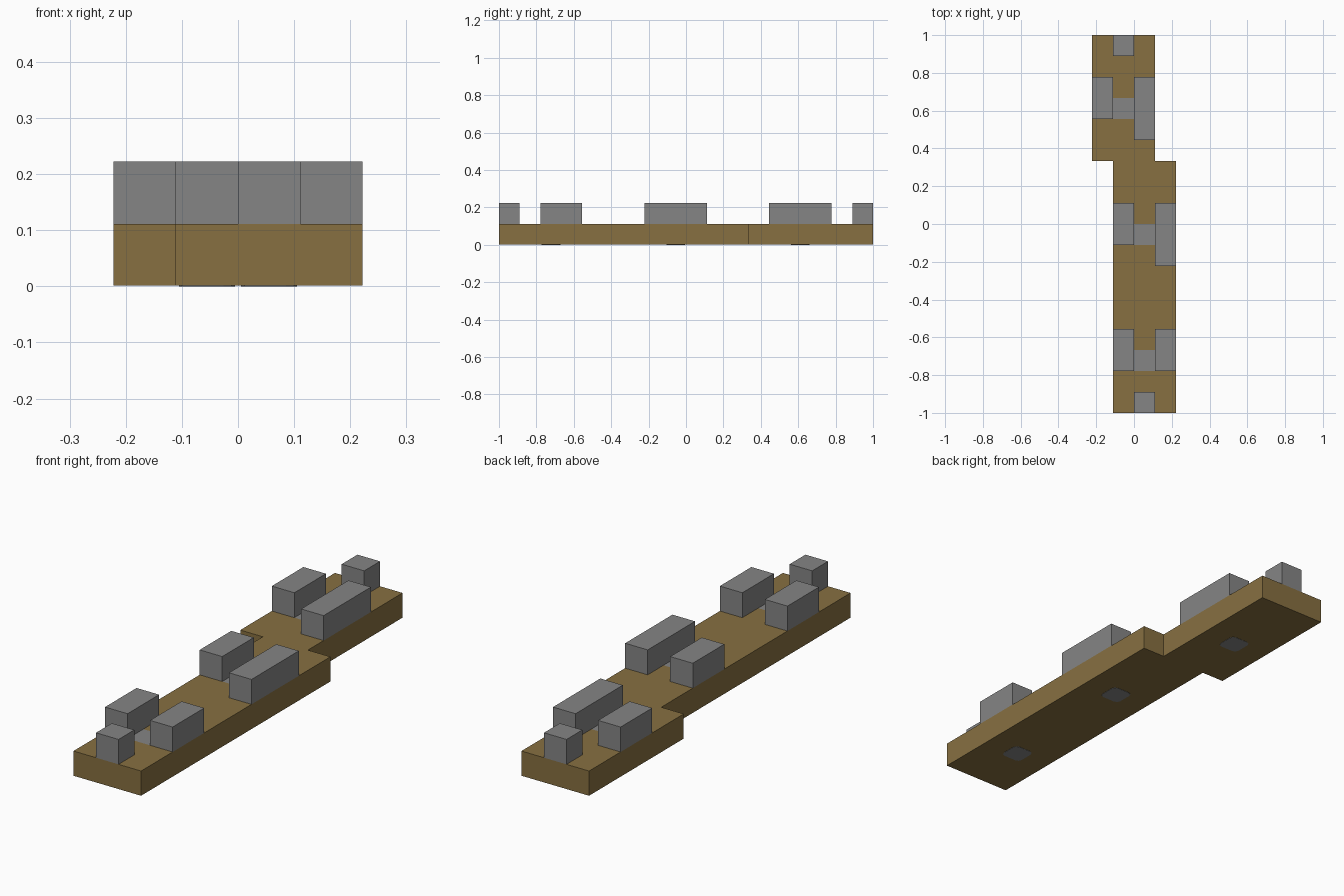
import bpy, bmesh, math

old = bpy.data.objects.get("Cube")
if old:
    bpy.data.objects.remove(old, do_unlink=True)

U = 1 / 9       # one building unit
SKIN = 0.001    # relief of the tiles set in the underside


def material(name, rgb):
    mat = bpy.data.materials.new(name)
    mat.use_nodes = True
    mat.diffuse_color = (*rgb, 1)
    mat.node_tree.nodes["Principled BSDF"].inputs["Base Color"].default_value = (*rgb, 1)
    return mat


brown = material("earth brown", (0.242, 0.162, 0.053))
grey = material("stone grey", (0.235, 0.235, 0.235))


def finish(name, bm, mats):
    mesh = bpy.data.meshes.new(name)
    bm.to_mesh(mesh)
    bm.free()
    for mat in mats:
        mesh.materials.append(mat)
    obj = bpy.data.objects.new(name, mesh)
    bpy.context.collection.objects.link(obj)
    return obj


def block(name, x, y, length):
    """One unit wide and high, standing on the base."""
    bm = bmesh.new()
    bmesh.ops.create_cube(bm, size=1)
    for v in bm.verts:
        v.co.x = (x + 0.5 + v.co.x) * U
        v.co.y = (y + (0.5 + v.co.y) * length) * U
        v.co.z = (1.5 + v.co.z) * U
    finish(name, bm, [grey])


# Base: two offset strips of unit cells, with grey cells flush in the top
tiles = {"back": (-1, 5), "middle": (0, -1), "front": (0, -7)}
bm = bmesh.new()
for y in range(-9, 9):
    first = -2 if y >= 3 else -1
    for x in range(first, first + 3):
        corners = [(x, y), (x + 1, y), (x + 1, y + 1), (x, y + 1)]
        bm.faces.new([bm.verts.new((a * U, b * U, SKIN)) for a, b in corners])
bmesh.ops.remove_doubles(bm, verts=bm.verts[:], dist=0.001)
top = bmesh.ops.extrude_face_region(bm, geom=bm.faces[:], use_keep_orig=True)["geom"]
for item in top:
    if isinstance(item, bmesh.types.BMVert):
        item.co.z = U
bmesh.ops.recalc_face_normals(bm, faces=bm.faces[:])
for face in bm.faces:
    c = face.calc_center_median() / U
    if face.normal.z > 0.5 and (math.floor(c.x), math.floor(c.y)) in tiles.values():
        face.material_index = 1
bmesh.ops.dissolve_limit(bm, angle_limit=0.01, verts=bm.verts[:],
                         edges=bm.edges[:], delimit={'MATERIAL'})
finish("base", bm, [brown, grey])

# Small corner-cut tiles in the underside
for name, (x, y) in tiles.items():
    bm = bmesh.new()
    bmesh.ops.create_cube(bm, size=1)
    upright = [e for e in bm.edges if abs(e.verts[0].co.z - e.verts[1].co.z) > 0.5]
    bmesh.ops.bevel(bm, geom=upright, offset=0.2, segments=2, profile=0.5, affect='EDGES')
    for v in bm.verts:
        v.co.x = (x + 0.5 + v.co.x * 0.9) * U
        v.co.y = (y + 0.5 + v.co.y * 0.9) * U
        v.co.z = (v.co.z + 0.5) * 2 * SKIN
    finish(name + "_underside_tile", bm, [grey])

# Raised blocks: x, y of the front right corner, and length
blocks = {
    "back_end_block": (-1, 8, 1),
    "back_right_block": (-2, 5, 2),
    "back_left_block": (0, 4, 3),
    "middle_right_block": (-1, -1, 2),
    "middle_left_block": (1, -2, 3),
    "front_right_block": (-1, -7, 2),
    "front_left_block": (1, -7, 2),
    "front_end_block": (0, -9, 1),
}
for name, place in blocks.items():
    block(name, *place)
